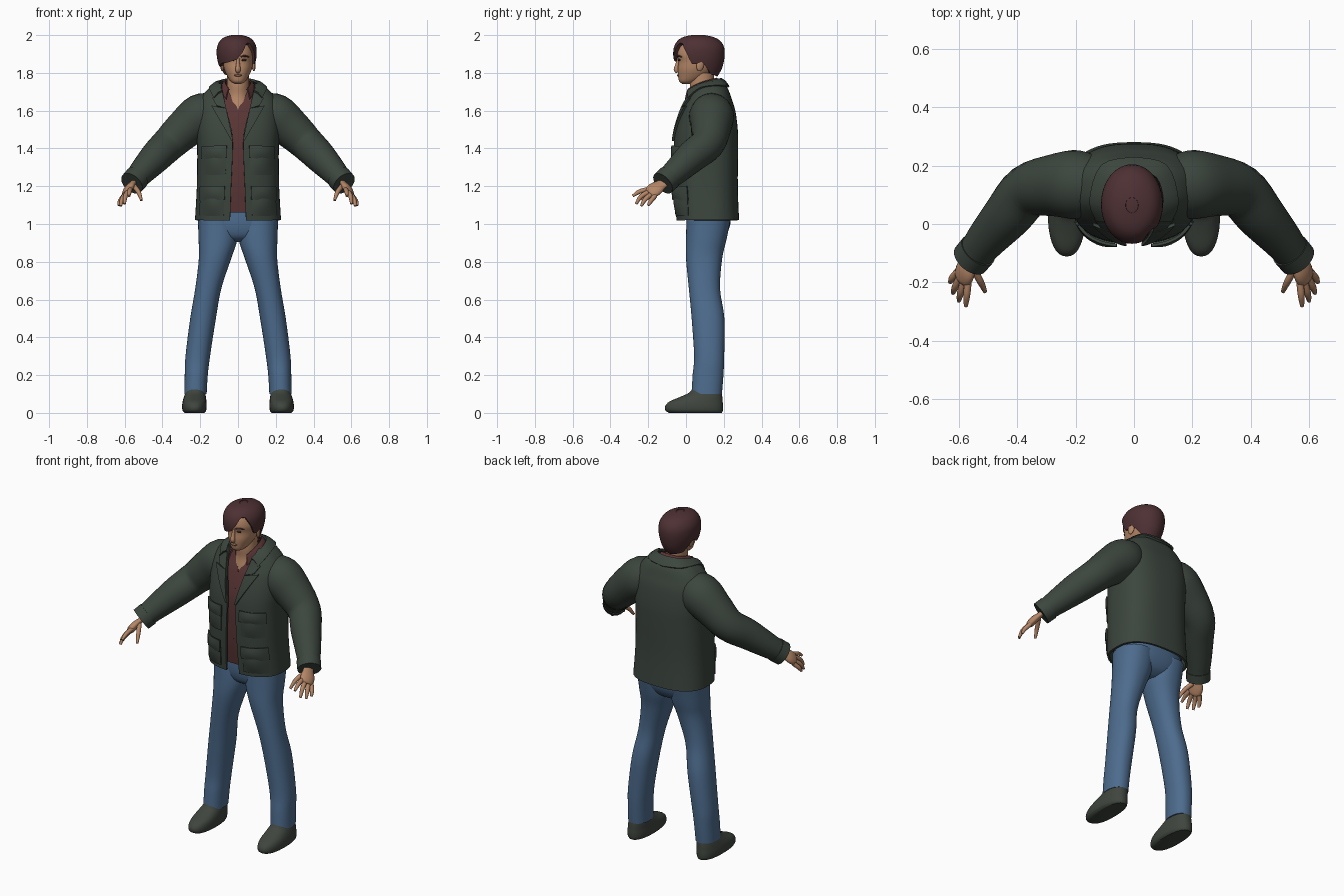
import bpy, bmesh
from math import sin, cos, pi, asin, copysign, radians
from mathutils import Vector, Matrix, Euler

if "Cube" in bpy.data.objects:
    bpy.data.objects.remove(bpy.data.objects["Cube"])


def material(name, *rgb):
    m = bpy.data.materials.new(name)
    m.use_nodes = True
    m.diffuse_color = (*rgb, 1)
    m.node_tree.nodes["Principled BSDF"].inputs["Base Color"].default_value = (*rgb, 1)
    return m


jacket_green = material("jacket_green", .045, .06, .048)
shoe_grey = material("shoe_grey", .05, .06, .048)
denim = material("denim_blue", .075, .15, .27)
shirt_red = material("shirt_red", .10, .036, .035)
hair_brown = material("hair_brown", .075, .03, .033)
skin = material("skin", .46, .24, .135)
lip = material("lip", .33, .14, .09)
eye_dark = material("eye_dark", .03, .02, .018)


def finish(name, bm, mat, mirror=False, thick=0):
    """Turn a bmesh into a named, coloured, smooth object."""
    bmesh.ops.recalc_face_normals(bm, faces=bm.faces[:])
    mesh = bpy.data.meshes.new(name)
    bm.to_mesh(mesh)
    bm.free()
    mesh.materials.append(mat)
    ob = bpy.data.objects.new(name, mesh)
    bpy.context.collection.objects.link(ob)
    bpy.ops.object.select_all(action='DESELECT')
    ob.select_set(True)
    bpy.context.view_layer.objects.active = ob
    if mirror:
        ob.modifiers.new("Mirror", 'MIRROR')
    if thick:
        s = ob.modifiers.new("Solidify", 'SOLIDIFY')
        s.thickness, s.offset = thick, 0
    for mod in [m.name for m in ob.modifiers]:
        bpy.ops.object.modifier_apply(modifier=mod)
    bpy.ops.object.shade_smooth_by_angle(angle=radians(45))
    return ob


def spline(pts, k=4):
    """Smoothly resample a list of number tuples."""
    pts = [pts[0], *pts, pts[-1]]
    out = []
    for quad in zip(pts, pts[1:], pts[2:], pts[3:]):
        for i in range(k):
            t = i / k
            out.append(tuple(.5 * (2*b + (c-a)*t + (2*a-5*b+4*c-d)*t*t + (3*b-a-3*c+d)*t**3)
                             for a, b, c, d in zip(*quad)))
    return out + [tuple(pts[-1])]


def skin_rows(name, rows, mat, closed=True, caps=True, **kw):
    """Bridge equal rows of points into a surface."""
    bm = bmesh.new()
    vs = [[bm.verts.new(p) for p in row] for row in rows]
    n = len(rows[0])
    for a, b in zip(vs, vs[1:]):
        for i in range(n if closed else n - 1):
            j = (i + 1) % n
            bm.faces.new((a[i], a[j], b[j], b[i]))
    if closed and caps:
        bm.faces.new(vs[0])
        bm.faces.new(vs[-1])
    return finish(name, bm, mat, **kw)


def R(z, front, back, half, cx=0, gap=0):
    """Horizontal section: height, front y, back y, half width, centre, opening."""
    return (z, (front + back) / 2, (back - front) / 2, half, cx, gap)


def section(r, p, n, slit):
    z, cy, ry, rx, cx, gap = r
    a0 = asin(min(1, max(0, gap) / rx) ** (p / 2)) if slit else 0
    pts = []
    for i in range(n):
        a = a0 + (2 * pi - 2 * a0) * i / (n - 1 if slit else n)
        s, c = sin(a), cos(a)
        pts.append((cx + rx * copysign(abs(s) ** (2 / p), s),
                    cy - ry * copysign(abs(c) ** (2 / p), c), z))
    return pts


def loft(name, rings, mat, p=2, n=36, slit=False, **kw):
    rows = [section(r, p, n, slit) for r in spline(rings)]
    return skin_rows(name, rows, mat, closed=not slit, **kw)


def tube(name, path, mat, side=(0, 0, 1), flat=1, n=16, mirror=True):
    """Round or flattened limb along (x, y, z, radius) points."""
    pts = spline(path)
    rows = []
    for i, q in enumerate(pts):
        t = Vector(pts[min(i + 1, len(pts) - 1)][:3]) - Vector(pts[max(i - 1, 0)][:3])
        nrm = t.cross(Vector(side)).normalized()
        u = nrm.cross(t).normalized()
        rows.append([Vector(q[:3]) + q[3] * (u * cos(2*pi*j/n) + nrm * flat * sin(2*pi*j/n))
                     for j in range(n)])
    return skin_rows(name, rows, mat, mirror=mirror)


def ball(name, loc, scale, mat, rot=(0, 0, 0), mirror=False):
    bm = bmesh.new()
    bmesh.ops.create_uvsphere(bm, u_segments=16, v_segments=10, radius=1,
                              matrix=Matrix.LocRotScale(Vector(loc), Euler(rot), Vector(scale)))
    return finish(name, bm, mat, mirror=mirror)


def at_z(rings, z):
    for a, b in zip(rings, rings[1:]):
        if z <= b[0]:
            t = max(0, (z - a[0]) / (b[0] - a[0]))
            return tuple(u + (v - u) * t for u, v in zip(a, b))
    return rings[-1]


# Jacket body, open at the front
P = 2.6
jacket = [R(1.02, -.045, .275, .222, 0, .042), R(1.2, -.058, .268, .212, 0, .036),
          R(1.4, -.06, .27, .21, 0, .028), R(1.5, -.048, .268, .215, 0, .034),
          R(1.6, -.018, .255, .213, 0, .06), R(1.66, .01, .236, .195, 0, .075),
          R(1.71, .03, .218, .155, 0, .085), R(1.74, .05, .195, .115, 0, .088)]
loft("jacket_body", jacket, jacket_green, p=P, n=61, slit=True, thick=.012)
dense = spline(jacket)


def patch(name, corners, off, thick, bulge=0, n=8):
    """Plate following the jacket front, from four (x, z) corners."""
    a, b, c, d = [Vector(q) for q in corners]
    rows = []
    for i in range(n + 1):
        row = []
        for j in range(n + 1):
            u, v = i / n, j / n
            q = a.lerp(b, v).lerp(d.lerp(c, v), u)
            z, cy, ry, rx = at_z(dense, q.y)[:4]
            y = cy - ry * (1 - min(.99, abs(q.x / rx)) ** P) ** (1 / P)
            row.append((q.x, y - off - bulge * sin(pi * u) * sin(pi * v), q.y))
        rows.append(row)
    skin_rows(name, rows, jacket_green, closed=False, mirror=True, thick=thick)


# Lapels, pockets and flaps
patch("lapels_lower", [(.026, 1.44), (.034, 1.44), (.14, 1.625), (.062, 1.61)], .012, .012)
patch("lapels_upper", [(.062, 1.61), (.112, 1.625), (.135, 1.665), (.085, 1.715)], .012, .012)
patch("chest_pockets", [(.065, 1.26), (.185, 1.26), (.185, 1.4), (.065, 1.4)], .006, .012, .012)
patch("chest_flaps", [(.058, 1.35), (.192, 1.345), (.19, 1.41), (.06, 1.415)], .016, .01, .008)
patch("hip_pockets", [(.075, 1.045), (.198, 1.045), (.195, 1.18), (.075, 1.18)], .006, .014, .015)
patch("hip_flaps", [(.07, 1.13), (.202, 1.125), (.198, 1.2), (.07, 1.2)], .018, .01, .008)


# Collars
def collar(name, inner, outer, mat, thick):
    i, o = spline(inner), spline(outer)
    mid = [((Vector(a) + Vector(b)) / 2 + Vector((0, 0, .008))) for a, b in zip(i, o)]
    skin_rows(name, [i, mid, o], mat, closed=False, mirror=True, thick=thick)


collar("jacket_collar", [(.082, .01, 1.705), (.1, .08, 1.742), (.075, .16, 1.762), (0, .185, 1.768)],
       [(.125, .012, 1.665), (.15, .08, 1.72), (.11, .2, 1.732), (0, .226, 1.725)], jacket_green, .012)
collar("shirt_collar", [(.048, .012, 1.715), (.066, .08, 1.748), (.05, .15, 1.768), (0, .16, 1.772)],
       [(.062, -.004, 1.66), (.092, .08, 1.715), (.07, .17, 1.735), (0, .182, 1.74)], shirt_red, .008)

# Sleeves
tube("sleeves", [(.10, .13, 1.61, .085), (.19, .135, 1.575, .118), (.28, .132, 1.505, .106),
                 (.365, .112, 1.425, .092), (.43, .035, 1.36, .085), (.5, -.045, 1.285, .071),
                 (.54, -.095, 1.24, .062), (.562, -.122, 1.215, .062)], jacket_green, n=28)
tube("cuffs", [(.535, -.09, 1.245, .067), (.562, -.122, 1.215, .066)], jacket_green, n=28)

# Hands
side = (.5, .77, -.45)
tube("palms", [(.545, -.10, 1.23, .03), (.562, -.13, 1.21, .032), (.578, -.16, 1.188, .043),
               (.588, -.185, 1.168, .04), (.592, -.195, 1.16, .028)], skin, side=side, flat=.5)
fingers = {"index": ((.57, -.2, 1.183), (.574, -.245, 1.172), (.577, -.282, 1.148)),
           "middle": ((.583, -.193, 1.172), (.596, -.238, 1.146), (.601, -.264, 1.106)),
           "ring": ((.595, -.18, 1.16), (.614, -.216, 1.13), (.621, -.237, 1.095)),
           "little": ((.604, -.163, 1.15), (.624, -.186, 1.122), (.631, -.2, 1.098)),
           "thumb": ((.55, -.155, 1.2), (.526, -.2, 1.168), (.511, -.232, 1.125))}
for name, (a, b, c) in fingers.items():
    tube(name + "_fingers", [(*a, .013), (*b, .012), (*c, .007)], skin, side=side, n=10)

# Shirt under the jacket, with an open neck
gaps = [0, 0, 0, 0, 0, .03, .055, .07]
shirt = [(max(r[0], 1.06), r[1], r[2] - .02, r[3] - .025, 0, g) for r, g in zip(jacket, gaps)]
loft("shirt", shirt, shirt_red, p=P, n=61, slit=True, thick=.004)

# Jeans
loft("jeans_hips", [R(.905, .06, .16, .06), R(.935, .02, .205, .16), R(1, .003, .235, .21),
                    R(1.1, .005, .235, .195)], denim, p=2.3)
loft("jeans_legs", [R(1.02, .003, .235, .105, .107), R(.92, 0, .215, .103, .106),
                    R(.82, 0, .192, .086, .121), R(.66, .015, .18, .069, .157),
                    R(.5, .03, .203, .068, .185), R(.3, .043, .202, .065, .213),
                    R(.2, .035, .198, .061, .221), R(.1, .03, .19, .059, .225)],
     denim, p=2.2, mirror=True)

# Shoes
loft("shoes", [R(0, -.09, .19, .052, .23), R(.012, -.108, .195, .062, .231),
               R(.035, -.11, .196, .065, .231), R(.06, -.088, .194, .063, .23),
               R(.085, -.03, .192, .058, .228), R(.11, .02, .188, .052, .226),
               R(.15, .045, .18, .045, .225)], shoe_grey, p=2.3, mirror=True)

# Neck and head
loft("neck", [R(1.55, 0, .22, .11), R(1.62, .01, .19, .09), R(1.68, .023, .175, .066),
              R(1.74, .02, .15, .058), R(1.8, .03, .15, .058)], skin)
loft("head", [R(1.742, -.02, .02, .018), R(1.755, -.036, .06, .039), R(1.785, -.042, .115, .058),
              R(1.82, -.044, .15, .073), R(1.86, -.04, .172, .08), R(1.9, -.047, .18, .083),
              R(1.95, -.03, .168, .07), R(1.98, .01, .13, .04)], skin, p=2.2)
ball("ears", (.083, .075, 1.84), (.009, .02, .032), skin, rot=(-.2, 0, .25), mirror=True)
tube("nose", [(0, -.04, 1.878, .007), (0, -.046, 1.845, .01), (0, -.051, 1.818, .014),
              (0, -.042, 1.806, .011)], skin, side=(1, 0, 0), mirror=False)
ball("eyes", (.032, -.036, 1.868), (.013, .006, .006), eye_dark, rot=(0, 0, .25), mirror=True)
tube("eyebrows", [(.014, -.043, 1.885, .004), (.035, -.039, 1.89, .005),
                  (.058, -.022, 1.884, .003)], hair_brown, n=8)
ball("lips", (0, -.042, 1.787), (.022, .007, .006), lip)

# Hair: a cap whose lower edge follows a swept fringe
hair = spline([R(1.775, .02, .15, .06), R(1.82, -.04, .178, .078), R(1.86, -.052, .19, .09),
               R(1.9, -.058, .195, .096), R(1.94, -.052, .19, .093), R(1.97, -.03, .165, .075),
               R(1.984, 0, .13, .05), R(1.991, .04, .09, .02)])
edge = [(-180, 1.785), (-125, 1.795), (-97, 1.862), (-75, 1.835), (-58, 1.852), (-30, 1.856),
        (0, 1.872), (18, 1.91), (30, 1.952), (45, 1.952), (60, 1.91), (72, 1.85), (86, 1.85),
        (97, 1.862), (125, 1.795), (180, 1.785)]
rows = []
for k in range(17):
    row = []
    for j in range(64):
        deg = -180 + 360 * j / 64
        low = at_z(edge, deg)[1]
        z = 1.991 + (low - 1.991) * (k / 16) ** 1.5
        _, cy, ry, rx, _, _ = at_z(hair, z)
        a = radians(deg)
        row.append((rx * sin(a) - .007, cy - ry * cos(a), z))
    rows.append(row)
ob = skin_rows("hair", rows, hair_brown, caps=False, thick=.02)
ball("hair_crown", (-.007, .065, 1.985), (.045, .055, .014), hair_brown)
